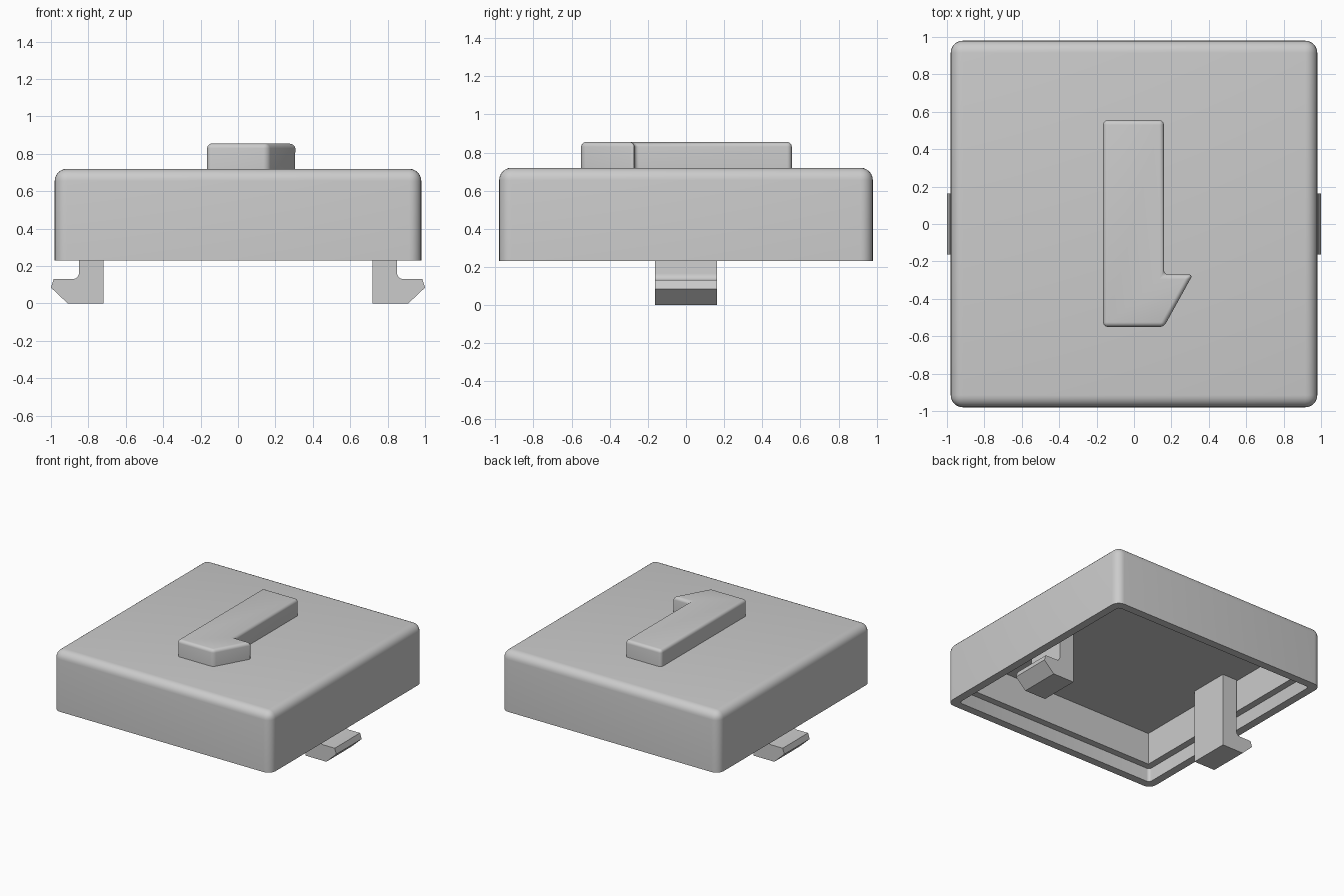
import bpy, bmesh, math
from mathutils import Vector

cube = bpy.data.objects.get("Cube")
if cube:
    bpy.data.objects.remove(cube, do_unlink=True)

grey = bpy.data.materials.new("light_grey")
grey.use_nodes = True
colour = (0.6, 0.6, 0.6, 1)
grey.diffuse_color = colour
grey.node_tree.nodes["Principled BSDF"].inputs["Base Color"].default_value = colour


def finish(name, bm):
    bmesh.ops.recalc_face_normals(bm, faces=bm.faces)
    mesh = bpy.data.meshes.new(name)
    bm.to_mesh(mesh)
    bm.free()
    mesh.materials.append(grey)
    ob = bpy.data.objects.new(name, mesh)
    bpy.context.collection.objects.link(ob)
    return ob


def prism(points, depth):
    """Extrude a closed outline of 3D points along the depth vector."""
    bm = bmesh.new()
    face = bm.faces.new([bm.verts.new(p) for p in points])
    ext = bmesh.ops.extrude_face_region(bm, geom=[face], use_keep_orig=True)
    verts = [g for g in ext["geom"] if isinstance(g, bmesh.types.BMVert)]
    bmesh.ops.translate(bm, verts=verts, vec=depth)
    bmesh.ops.recalc_face_normals(bm, faces=bm.faces)
    return bm


def round_edges(bm, radius, rule, segments=6):
    edges = [e for e in bm.edges if rule(e)]
    bmesh.ops.bevel(bm, geom=edges, offset=radius, segments=segments,
                    profile=0.5, affect="EDGES", clamp_overlap=True)


def upright(e):
    return abs(e.verts[0].co.z - e.verts[1].co.z) > 0.01


def not_base(z):
    return lambda e: max(v.co.z for v in e.verts) > z + 0.01


def slab(half, z0, z1):
    corners = [(-half, -half, z0), (half, -half, z0), (half, half, z0), (-half, half, z0)]
    return prism(corners, Vector((0, 0, z1 - z0)))


def smooth(ob):
    bpy.ops.object.select_all(action="DESELECT")
    ob.select_set(True)
    bpy.context.view_layer.objects.active = ob
    bpy.ops.object.shade_smooth_by_angle(angle=math.radians(30))


def carve(ob, cutter):
    mod = ob.modifiers.new("hollow", "BOOLEAN")
    mod.operation = "DIFFERENCE"
    mod.solver = "EXACT"
    mod.object = cutter
    bpy.context.view_layer.objects.active = ob
    bpy.ops.object.modifier_apply(modifier=mod.name)
    bpy.data.objects.remove(cutter, do_unlink=True)


# Cap shell: rounded block with a stepped hollow underneath
BASE, TOP, CEILING = 0.23, 0.72, 0.6
bm = slab(0.98, BASE, TOP)
round_edges(bm, 0.065, not_base(BASE))
cap = finish("cap_shell", bm)

bm = slab(0.915, BASE - 0.1, 0.34)
round_edges(bm, 0.025, upright, 4)
carve(cap, finish("rim_cutter", bm))
carve(cap, finish("cavity_cutter", slab(0.86, BASE - 0.1, CEILING)))
smooth(cap)

# Raised bar with a slanted spur on top of the cap
outline = [(-0.165, 0.555), (-0.165, -0.55), (0.16, -0.55), (0.315, -0.27),
           (0.16, -0.27), (0.16, 0.555)]
bm = prism([(x, y, TOP - 0.01) for x, y in outline], Vector((0, 0, 0.145)))
round_edges(bm, 0.025, not_base(TOP), 5)
smooth(finish("raised_marker", bm))

# Snap clips: hooked legs hanging from the ceiling on both sides
fillet = [(0.885 - 0.035 * math.sin(a), 0.165 - 0.035 * math.cos(a))
          for a in (math.pi / 2 * i / 6 for i in range(7))]
profile = [(0.72, 0), (0.91, 0), (1, 0.085), (0.985, 0.13)] + fillet + [
    (0.85, CEILING + 0.01), (0.72, CEILING + 0.01)]
for name, side in (("left_clip", 1), ("right_clip", -1)):
    points = [(side * x, -0.163, z) for x, z in profile]
    smooth(finish(name, prism(points, Vector((0, 0.326, 0)))))
